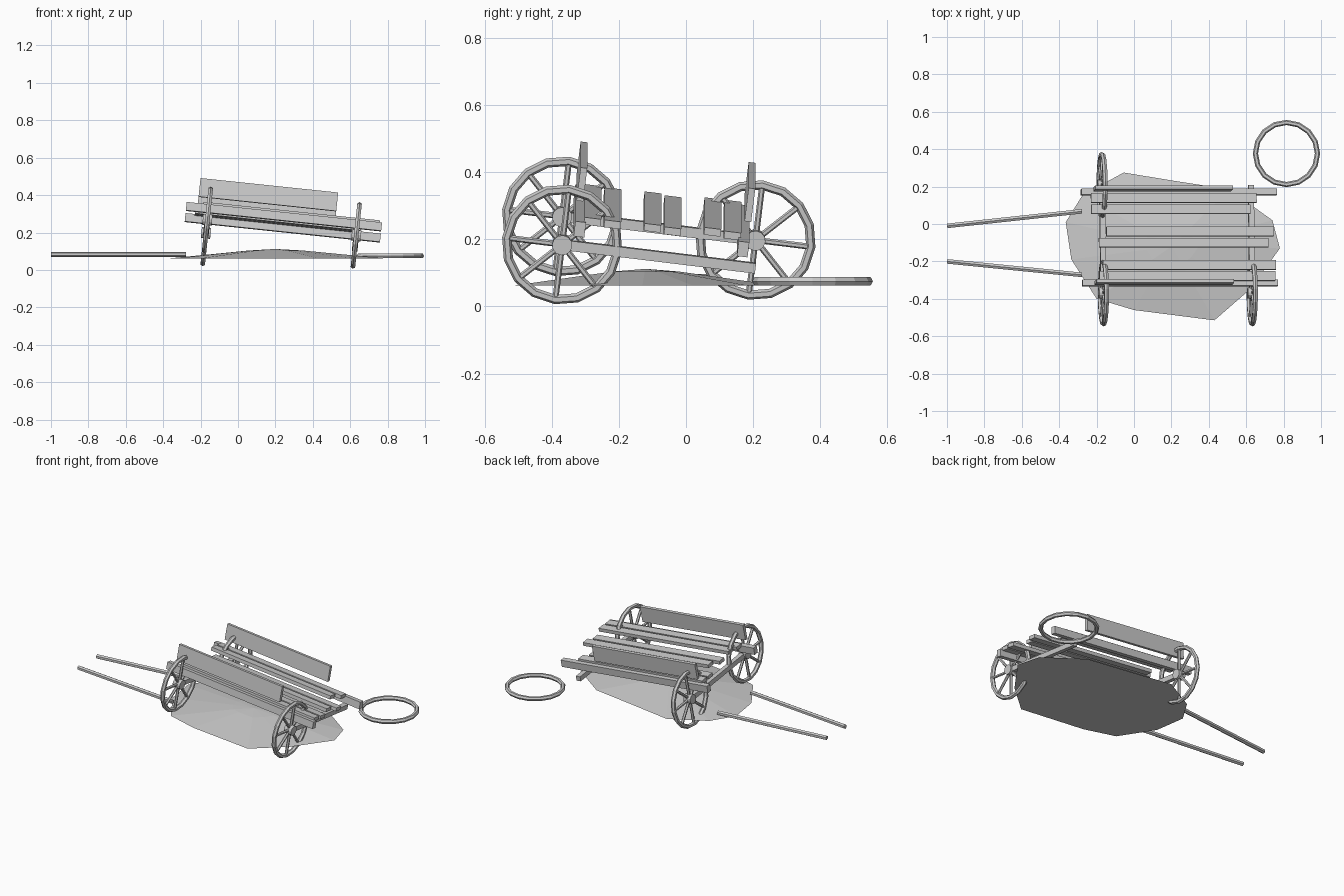
import bpy, bmesh
from math import radians, pi, cos, sin
from mathutils import Matrix, Vector

if "Cube" in bpy.data.objects:
    bpy.data.objects.remove(bpy.data.objects["Cube"])

# Tilted frame shared by every part of the collapsed cart body
CART = (Matrix.Translation((0.24, -0.07, 0.28))
        @ Matrix.Rotation(radians(6), 4, 'Y')
        @ Matrix.Rotation(radians(-7), 4, 'X'))


def finish(name, bm, matrix=Matrix()):
    bmesh.ops.recalc_face_normals(bm, faces=bm.faces)
    mesh = bpy.data.meshes.new(name)
    bm.to_mesh(mesh)
    bm.free()
    obj = bpy.data.objects.new(name, mesh)
    obj.matrix_world = matrix
    bpy.context.collection.objects.link(obj)
    return obj


def box(name, centre, size):
    bm = bmesh.new()
    bmesh.ops.create_cube(bm, size=1)
    bmesh.ops.scale(bm, vec=size, verts=bm.verts)
    finish(name, bm, CART @ Matrix.Translation(centre))


def rod(bm, a, b, radius, sides):
    a, b = Vector(a), Vector(b)
    d = b - a
    m = Matrix.Translation((a + b) / 2) @ d.to_track_quat('Z', 'Y').to_matrix().to_4x4()
    bmesh.ops.create_cone(bm, cap_ends=True, segments=sides, radius1=radius,
                          radius2=radius, depth=d.length, matrix=m)


def rim(bm, major=0.166, minor=0.014, n=16, k=6):
    # Ring around the local x axis with a hexagonal section
    rows = []
    for i in range(n):
        a = 2 * pi * i / n
        row = []
        for j in range(k):
            t = 2 * pi * j / k
            r = major + minor * cos(t)
            row.append(bm.verts.new((minor * sin(t), r * cos(a), r * sin(a))))
        rows.append(row)
    for i in range(n):
        p, q = rows[i], rows[(i + 1) % n]
        for j in range(k):
            bm.faces.new((p[j], q[j], q[(j + 1) % k], p[(j + 1) % k]))


def wheel(name, centre):
    bm = bmesh.new()
    rim(bm)
    rod(bm, (-0.025, 0, 0), (0.025, 0, 0), 0.03, 12)
    for i in range(8):
        a = 2 * pi * i / 8
        rod(bm, (0, 0.02 * cos(a), 0.02 * sin(a)),
            (0, 0.16 * cos(a), 0.16 * sin(a)), 0.009, 6)
    finish(name, bm, CART @ Matrix.Translation(centre))


# Bed planks, two of eight missing: local y, start x, end x
for i, (y, x0, x1) in enumerate([(0.21, -0.47, 0.42), (0.15, -0.47, 0.385),
                                 (0.03, -0.39, 0.51), (-0.03, -0.43, 0.48),
                                 (-0.15, -0.41, 0.52), (-0.21, -0.43, 0.515)]):
    box(f"bed_plank_{i + 1}", ((x0 + x1) / 2, y, 0), (x1 - x0, 0.05, 0.022))

# Side rails and side boards
for side, s in (("front", -1), ("back", 1)):
    box(f"side_rail_{side}", (0.005, s * 0.245, -0.025), (1.05, 0.032, 0.045))
    box(f"side_board_{side}", (-0.09, s * 0.252, 0.083), (0.74, 0.02, 0.1))

# Axle beams
for end, x in (("left", -0.4), ("right", 0.4)):
    box(f"axle_{end}", (x, 0, -0.09), (0.03, 0.58, 0.03))

# Three wheels still on the cart
wheel("wheel_left_front", (-0.4, -0.29, -0.09))
wheel("wheel_left_back", (-0.4, 0.29, -0.09))
wheel("wheel_right_front", (0.4, -0.29, -0.09))

# Loose rim lying on the ground
bm = bmesh.new()
rim(bm)
finish("fallen_rim", bm, Matrix.Translation((0.815, 0.377, 0.075))
       @ Matrix.Rotation(pi / 2, 4, 'Y'))

# Broken pulling shafts
for name, y0, y1 in (("shaft_back", -0.01, 0.068), ("shaft_front", -0.2, -0.272)):
    bm = bmesh.new()
    rod(bm, (-0.999, y0, 0.083), (-0.278, y1, 0.083), 0.014, 6)
    finish(name, bm)

# Low dirt mound under the cart
outline = [(-0.055, 0.275), (0.22, 0.23), (0.51, 0.185), (0.74, 0.02), (0.78, -0.13),
           (0.62, -0.35), (0.43, -0.515), (0, -0.46), (-0.2, -0.4), (-0.335, -0.19),
           (-0.365, 0.01), (-0.275, 0.155)]
cx, cy = 0.2, -0.12
bm = bmesh.new()
outer = [bm.verts.new((x, y, 0.062)) for x, y in outline]
inner = [bm.verts.new((cx + (x - cx) * 0.25, cy + (y - cy) * 0.25, 0.104)) for x, y in outline]
top = bm.verts.new((cx, cy, 0.112))
bm.faces.new(outer)
n = len(outline)
for i in range(n):
    j = (i + 1) % n
    bm.faces.new((outer[i], outer[j], inner[j], inner[i]))
    bm.faces.new((inner[i], inner[j], top))
finish("dirt_mound", bm)
